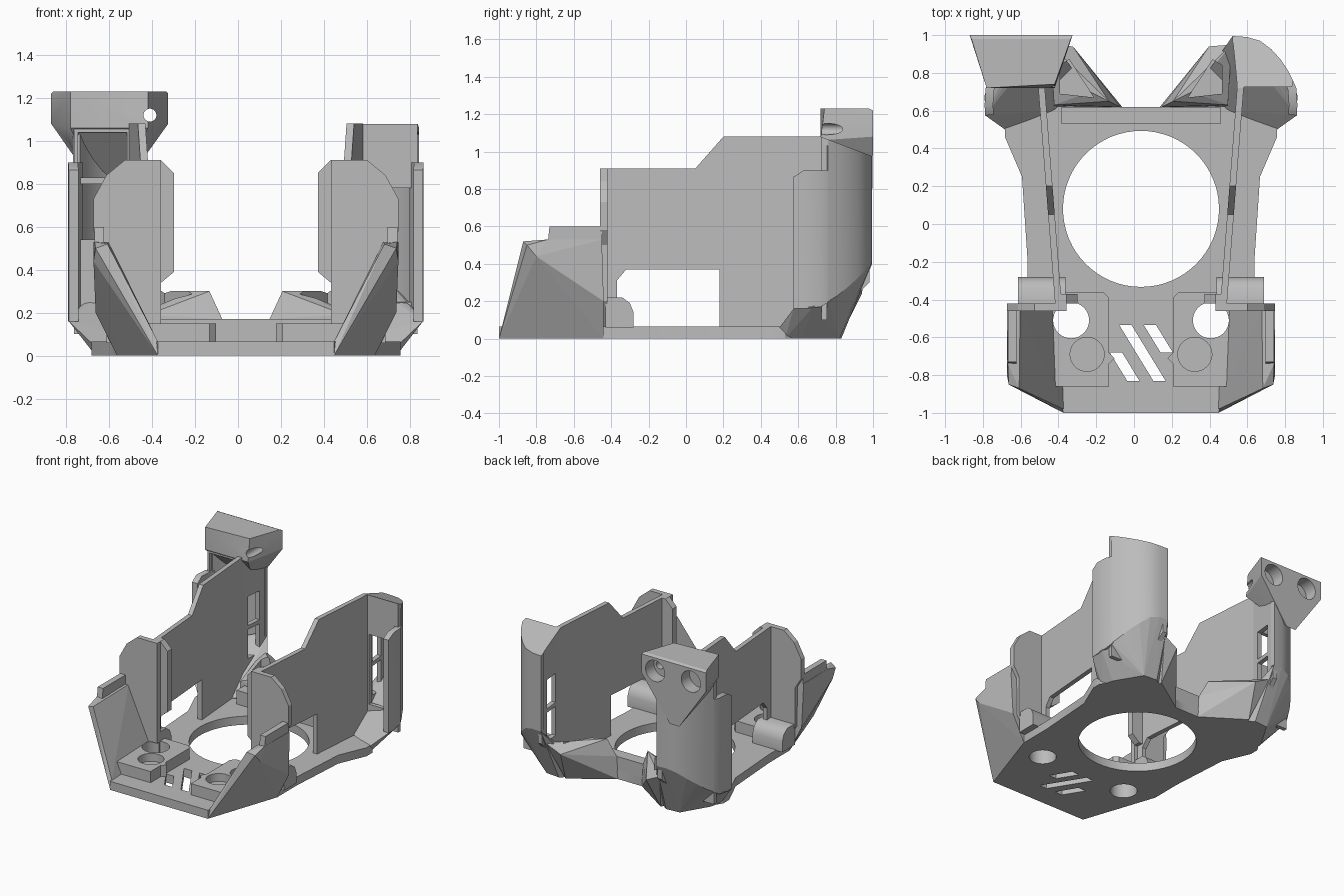
import bpy, bmesh
from mathutils import Vector

if "Cube" in bpy.data.objects:
    bpy.data.objects.remove(bpy.data.objects["Cube"])

CX = 0.037  # mirror plane of the symmetric parts
grey = bpy.data.materials.new("plain grey")
grey.use_nodes = True
grey.diffuse_color = (0.5, 0.5, 0.5, 1)
grey.node_tree.nodes["Principled BSDF"].inputs["Base Color"].default_value = (0.5, 0.5, 0.5, 1)


def finish(name, bm, side=1):
    """Place a part on one side of the mirror plane and make it an object."""
    for v in bm.verts:
        v.co.x = CX + side * v.co.x
    bm.normal_update()
    bmesh.ops.recalc_face_normals(bm, faces=bm.faces)
    mesh = bpy.data.meshes.new(name)
    bm.to_mesh(mesh)
    bm.free()
    mesh.materials.append(grey)
    obj = bpy.data.objects.new(name, mesh)
    bpy.context.collection.objects.link(obj)
    return obj


def slab(name, points, offset, side=1):
    """Polygon extruded along a vector."""
    bm = bmesh.new()
    face = bm.faces.new([bm.verts.new(p) for p in points])
    ext = bmesh.ops.extrude_face_region(bm, geom=[face], use_keep_orig=True)
    verts = [g for g in ext["geom"] if isinstance(g, bmesh.types.BMVert)]
    bmesh.ops.translate(bm, verts=verts, vec=offset)
    return finish(name, bm, side)


def plate(name, outline, z0, z1, side=1):
    return slab(name, [(x, y, z0) for x, y in outline], (0, 0, z1 - z0), side)


def box(name, x0, x1, y0, y1, z0, z1, side=1):
    return plate(name, [(x0, y0), (x1, y0), (x1, y1), (x0, y1)], z0, z1, side)


def hull(name, points, side=1):
    bm = bmesh.new()
    for p in points:
        bm.verts.new(p)
    res = bmesh.ops.convex_hull(bm, input=bm.verts)
    loose = [g for g in res["geom_interior"] if isinstance(g, bmesh.types.BMVert)]
    bmesh.ops.delete(bm, geom=loose, context='VERTS')
    bmesh.ops.dissolve_limit(bm, angle_limit=0.02, verts=bm.verts, edges=bm.edges)
    return finish(name, bm, side)


def shell_top(y):
    """Top of the rear shell, sloping down to the back."""
    return 1.08 - 0.38 * max(y - 0.72, 0)


def ribbon(name, path, top, thick, side=1):
    """Thin upright shell along a plan path of (u, y, bottom z)."""
    bm = bmesh.new()
    rings = []
    for i, (u, y, z) in enumerate(path):
        a, b = path[max(i - 1, 0)], path[min(i + 1, len(path) - 1)]
        t = Vector((b[0] - a[0], b[1] - a[1])).normalized()
        iu, iy = u + t.y * thick, y - t.x * thick
        rings.append([bm.verts.new(c) for c in
                      ((u, y, z), (u, y, top(y)), (iu, iy, top(iy)), (iu, iy, z))])
    for r, q in zip(rings, rings[1:]):
        for k in range(4):
            bm.faces.new((r[k], r[(k + 1) % 4], q[(k + 1) % 4], q[k]))
    bm.faces.new(rings[0])
    bm.faces.new(rings[-1])
    return finish(name, bm, side)


def rod(u, y, z, radius, depth, side=1, along_y=False):
    bm = bmesh.new()
    bmesh.ops.create_cone(bm, cap_ends=True, segments=64, radius1=radius,
                          radius2=radius, depth=depth)
    for v in bm.verts:
        if along_y:
            v.co.y, v.co.z = -v.co.z, v.co.y
        v.co += Vector((u, y, z))
    return finish("cutter", bm, side)


def cut(obj, cutters):
    """Subtract the cutters for good and remove them."""
    for c in cutters:
        mod = obj.modifiers.new("cut", 'BOOLEAN')
        mod.operation = 'DIFFERENCE'
        mod.solver = 'EXACT'
        mod.object = c
        bpy.context.view_layer.objects.active = obj
        bpy.ops.object.modifier_apply(modifier=mod.name)
        bpy.data.objects.remove(c)


def smooth(obj, angle=0.7):
    bpy.ops.object.select_all(action='DESELECT')
    obj.select_set(True)
    bpy.context.view_layer.objects.active = obj
    bpy.ops.object.shade_smooth_by_angle(angle=angle)


# Base plate with the large round opening, lamp holes and slanted vents
half = [(0.41, -1), (0.60, -0.44), (0.60, -0.2), (0.63, 0.25), (0.72, 0.46),
        (0.72, 0.53), (0.66, 0.62), (0.3, 0.72), (0.1, 0.62)]
base = plate("base_plate", half + [(-u, y) for u, y in reversed(half)], 0, 0.065)
vents = [(-0.115, -0.535, -0.83), (0.015, -0.535, -0.68), (-0.165, -0.68, -0.83)]
cutters = [rod(0, 0.08, 0, 0.413, 1)]
cutters += [rod(0.37, -0.51, 0, 0.095, 1, s) for s in (1, -1)]
for u, y0, y1 in vents:
    run = (y0 - y1) * 0.61
    cutters.append(plate("cutter", [(u, y0), (u + 0.065, y0),
                                    (u + run + 0.065, y1), (u + run, y1)], -0.1, 0.2))
cut(base, cutters)
smooth(base, 0.5)
box("rear_crossbar", -0.42, 0.42, 0.53, 0.62, 0, 0.17)

# Openings in the front of each rear shell as (bottom, top)
openings = {"left": [(0.25, 0.78)], "right": [(0.54, 0.8), (0.83, 1.04)]}

for s, label in ((1, "left"), (-1, "right")):
    # Raised floor pad with a lamp hole and a shallow round recess
    pad = plate(label + "_floor_pad", [(0.17, -0.86), (0.48, -0.86), (0.48, -0.36),
                (0.2, -0.36), (0.17, -0.39), (0.17, -0.68), (0.14, -0.71), (0.17, -0.74)],
                0.06, 0.15, s)
    cut(pad, [rod(0.37, -0.51, 0, 0.095, 1, s), rod(0.285, -0.69, 0.15, 0.09, 0.12, s)])
    smooth(pad, 0.5)

    # Front cheek that overhangs outwards, with a step along its top
    cheek = hull(label + "_cheek", [(0.41, -1, 0), (0.41, -0.98, 0.065), (0.60, -0.44, 0),
                 (0.43, -0.45, 0.065), (0.43, -0.9, 0.065), (0.645, -0.87, 0.52),
                 (0.70, -0.85, 0.5), (0.71, -0.8, 0.44), (0.705, -0.74, 0.53),
                 (0.64, -0.45, 0.53), (0.71, -0.45, 0.53), (0.70, -0.44, 0.2)], s)
    cut(cheek, [rod(0.37, -0.51, 0, 0.095, 1, s)])
    slab(label + "_cheek_ridge", [(0.66, -0.74, 0.5), (0.66, -0.73, 0.6), (0.66, -0.45, 0.6),
         (0.66, -0.45, 0.5)], (0.045, 0, 0), s)

    # Upright front panel with its chamfered inner flange
    slab(label + "_front_panel", [(u, -0.46, z) for u, z in (
         (0.395, 0.15), (0.395, 0.91), (0.565, 0.91), (0.65, 0.84), (0.71, 0.73),
         (0.71, 0.58), (0.66, 0.5), (0.66, 0.2), (0.56, 0.05), (0.48, 0.05),
         (0.48, 0.15))], (0, 0.04, 0), s)
    slab(label + "_panel_flange", [(u, -0.42, z) for u, z in (
         (0.43, 0.34), (0.395, 0.34), (0.335, 0.39), (0.335, 0.85), (0.395, 0.91),
         (0.43, 0.91))], (0, 0.05, 0), s)
    foot = slab(label + "_panel_foot", [(0.40, y, z) for y, z in (
        (-0.43, 0.06), (-0.43, 0.22), (-0.34, 0.22), (-0.30, 0.19), (-0.28, 0.14),
        (-0.28, 0.06))], (0.25, 0, 0), s)
    smooth(foot)

    # Long side wall, leaning outwards to the rear, with a low opening
    profile = [(-0.42, 0.06), (-0.37, 0.06), (-0.37, 0.31), (-0.32, 0.37), (0.18, 0.37),
               (0.18, 0.06), (0.74, 0.06), (0.74, 1.072), (0.72, 1.08), (0.2, 1.08),
               (0.05, 0.91), (-0.42, 0.91)]
    slab(label + "_side_wall", [(0.42 + 0.078 * (y + 0.42), y, z) for y, z in profile],
         (0.035, 0, 0), s)
    rear = slab(label + "_rear_wall", [(0.51, 0.74, 0.06), (0.485, 0.98, 0.3),
                (0.485, 0.98, shell_top(0.98)), (0.51, 0.74, shell_top(0.74))],
                (0.035, 0, 0), s)
    cut(rear, [box("cutter", 0.3, 0.7, 0.79, 0.91, z, z + 0.22, s) for z in (0.29, 0.54)])

    # Curved rear shell, its low front lip, and the tapered scoop below
    path = [(0.485, 0.995, 0.4), (0.56, 0.99, 0.4), (0.63, 0.97, 0.38), (0.69, 0.925, 0.33),
            (0.74, 0.87, 0.28), (0.78, 0.81, 0.23), (0.805, 0.76, 0.2)]
    shell = ribbon(label + "_rear_shell", path, shell_top, 0.035, s)
    lip = ribbon(label + "_shell_lip", [(0.80, 0.77, 0.2), (0.822, 0.72, 0.17),
                 (0.828, 0.63, 0.16), (0.825, 0.575, 0.16)],
                 lambda y: 0.9 if y > 0.6 else 0.865, 0.045, s)
    smooth(shell)
    smooth(lip)
    hull(label + "_scoop", path + [(0.828, 0.68, 0.17), (0.825, 0.575, 0.16),
         (0.72, 0.5, 0.06), (0.70, 0.53, 0), (0.68, 0.62, 0), (0.56, 0.82, 0),
         (0.45, 0.83, 0), (0.28, 0.7, 0), (0.47, 0.6, 0.07)], s)
    roof = [(p[0], p[1]) for p in path] + [(0.80, 0.725), (0.51, 0.725)]
    slab(label + "_shell_roof", [(u, y, shell_top(y)) for u, y in roof], (0, 0, -0.035), s)
    front = box(label + "_shell_front", 0.515, 0.80, 0.725, 0.755, 0.1, 1.065, s)
    cut(front, [box("cutter", 0.555, 0.782, 0.6, 0.9, a, b, s) for a, b in openings[label]])

    # Angled air outlet pointing at the round opening
    outlet = hull(label + "_air_outlet", [(0.10, 0.62, 0), (0.11, 0.62, 0.17),
                  (0.17, 0.65, 0.3), (0.27, 0.7, 0.3), (0.42, 0.9, 0.29), (0.36, 0.94, 0.24),
                  (0.48, 0.95, 0.3), (0.46, 0.63, 0.19), (0.46, 0.62, 0), (0.4, 0.82, 0)], s)
    cut(outlet, [plate("cutter", [(0.25, 0.67), (0.38, 0.87), (0.43, 0.84), (0.43, 0.69)],
                       0.17, 0.5, s)])

# Tall flared mounting head on one rear shell, with two screw holes
head = hull("mounting_head", [(x - CX, y, z) for x, y, z in (
    (-0.87, 1, 1.22), (-0.325, 1, 1.22), (-0.42, 0.74, 1.23), (-0.78, 0.72, 1.23),
    (-0.79, 0.84, 1.23), (-0.86, 0.98, 1.23), (-0.335, 0.98, 1.23), (-0.87, 1, 1.08),
    (-0.325, 1, 1.08), (-0.42, 0.72, 1.06), (-0.78, 0.72, 1.06), (-0.79, 0.84, 1.0),
    (-0.42, 0.84, 1.0), (-0.64, 0.995, 0.75), (-0.56, 0.995, 0.75))])
cut(head, [rod(x - CX, 0.98, 1.12, 0.08, 0.16, 1, True) for x in (-0.44, -0.74)])
cut(head, [rod(-0.41 - CX, 0.85, 1.12, 0.03, 0.6, 1, True)])
smooth(head, 0.4)
